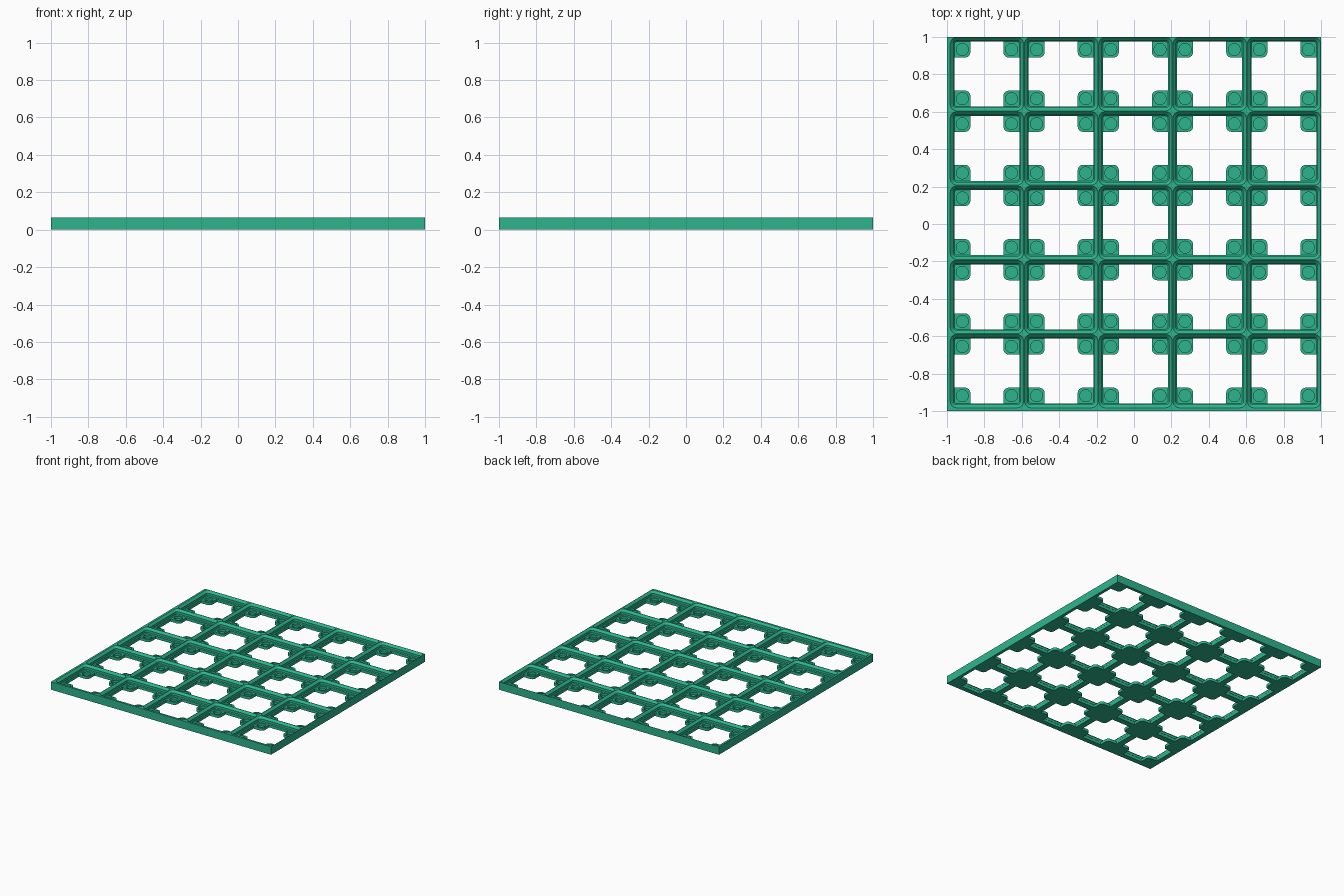
import bpy, bmesh, math

if "Cube" in bpy.data.objects:
    bpy.data.objects.remove(bpy.data.objects["Cube"])

N = 5                    # cells per side
MARGIN = 0.015           # extra rim on the left and front
PITCH = (2 - MARGIN) / N
TOP = 0.065              # full height
FLOOR = 0.0225           # height of the corner pads
STEPS = 6                # segments per rounded corner

green = bpy.data.materials.new("green")
green.diffuse_color = (0.027, 0.462, 0.266, 1)
green.use_nodes = True
green.node_tree.nodes["Principled BSDF"].inputs["Base Color"].default_value = green.diffuse_color


def ring(bm, cx, cy, half, radii, z):
    """Rounded square; radii run from the +x+y corner anticlockwise."""
    verts = []
    for q, r in enumerate(radii):
        sx, sy = ((1, 1), (-1, 1), (-1, -1), (1, -1))[q]
        for k in range(STEPS + 1):
            a = (q + k / STEPS) * math.pi / 2
            verts.append(bm.verts.new((cx + sx * (half - r) + r * math.cos(a),
                                       cy + sy * (half - r) + r * math.sin(a), z)))
    return verts


def loft(bm, rings):
    for a, b in zip(rings, rings[1:]):
        n = len(a)
        for i in range(n):
            j = (i + 1) % n
            bm.faces.new((a[i], a[j], b[j], b[i]))


def clean(bm):
    bmesh.ops.remove_doubles(bm, verts=bm.verts, dist=1e-5)


def finish(bm, name):
    bmesh.ops.recalc_face_normals(bm, faces=bm.faces)
    mesh = bpy.data.meshes.new(name)
    bm.to_mesh(mesh)
    bm.free()
    mesh.materials.append(green)
    obj = bpy.data.objects.new(name, mesh)
    bpy.context.collection.objects.link(obj)
    bpy.ops.object.select_all(action='DESELECT')
    obj.select_set(True)
    bpy.context.view_layer.objects.active = obj
    bpy.ops.object.shade_smooth_by_angle(angle=math.radians(30))


centres = [-1 + MARGIN + (i + 0.5) * PITCH for i in range(N)]
H = PITCH / 2

# Grid frame: stepped wall profile as (inset, corner radius, z)
PROFILE = ((0, 0, 0), (0.025, 0.013, 0), (0.025, 0.013, FLOOR),
           (0.019, 0.019, FLOOR + 0.006), (0.019, 0.019, TOP - 0.017),
           (0.002, 0.036, TOP), (0, 0, TOP))
bm = bmesh.new()
for x in centres:
    for y in centres:
        loft(bm, [ring(bm, x, y, H - i, [r] * 4, z) for i, r, z in PROFILE])
clean(bm)
# widen the left and front rims, then close the outside walls
for v in bm.verts:
    if v.co.x < -1 + MARGIN + 1e-4:
        v.co.x = -1
    if v.co.y < -1 + MARGIN + 1e-4:
        v.co.y = -1
bmesh.ops.bridge_loops(bm, edges=[e for e in bm.edges if e.is_boundary])
finish(bm, "grid_frame")

# Corner pads with round blind recesses, four in every cell
PAD, HOLE, DEPTH = 0.043, 0.032, 0.019
OFF = H - 0.067
bm = bmesh.new()
for x in centres:
    for y in centres:
        for q, (sx, sy) in enumerate(((1, 1), (-1, 1), (-1, -1), (1, -1))):
            px, py = x + sx * OFF, y + sy * OFF
            radii = [0.0] * 4
            radii[(q + 2) % 4] = 0.028      # round the corner facing the cell
            low = ring(bm, px, py, PAD, radii, 0)
            high = ring(bm, px, py, PAD, radii, FLOOR)
            rim = ring(bm, px, py, HOLE, [HOLE] * 4, FLOOR)
            base = ring(bm, px, py, HOLE, [HOLE] * 4, FLOOR - DEPTH)
            loft(bm, [low, high, rim, base])
            bm.faces.new(low)
            bm.faces.new(base)
clean(bm)
finish(bm, "corner_pads")
